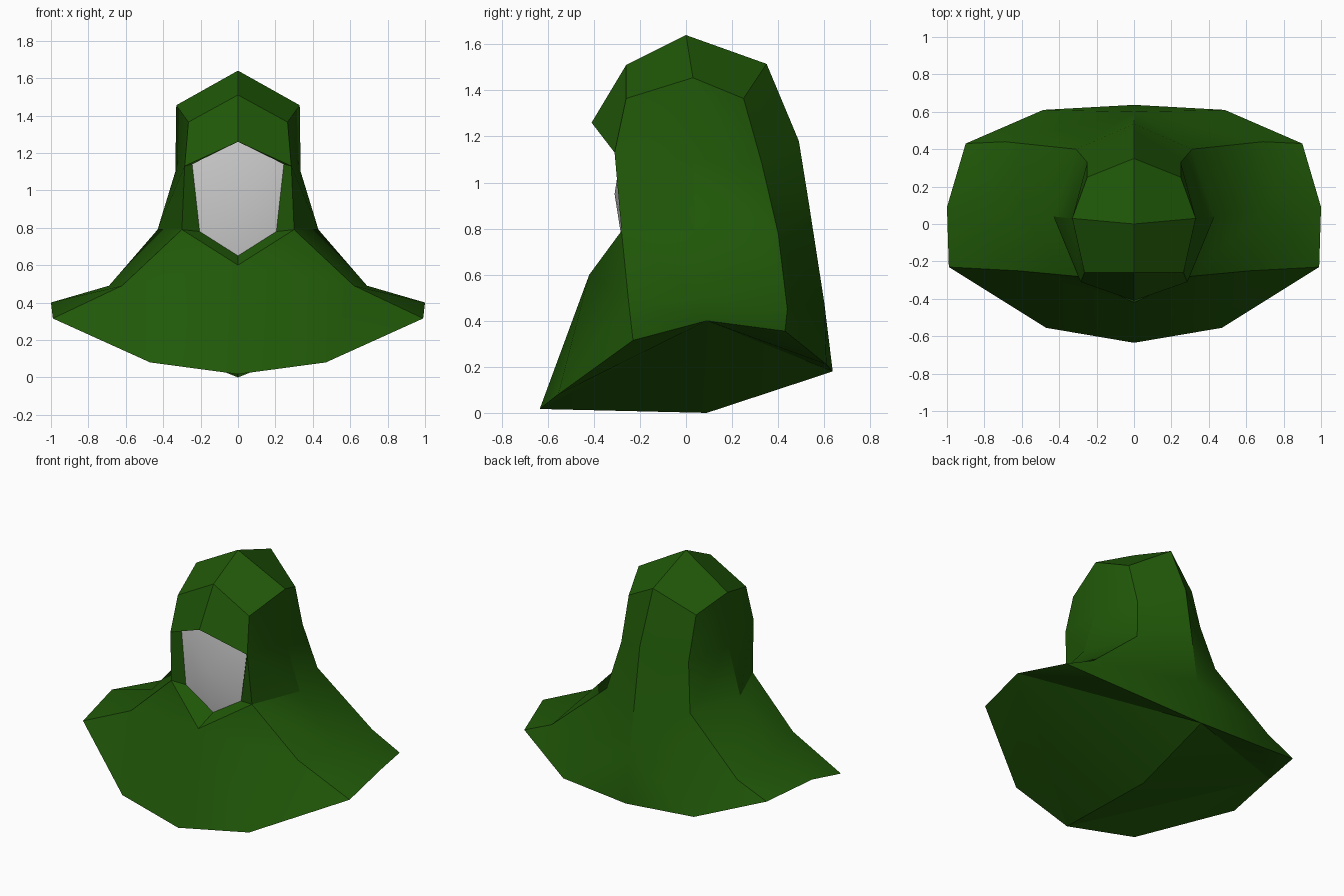
import bpy
import bmesh
import math
from mathutils import Vector

default = bpy.data.objects.get("Cube")
if default:
    bpy.data.objects.remove(default, do_unlink=True)


def make_material(name, colour):
    material = bpy.data.materials.new(name)
    material.diffuse_color = colour
    material.use_nodes = True
    for node in material.node_tree.nodes:
        if node.type == 'BSDF_PRINCIPLED':
            node.inputs["Base Color"].default_value = colour
    return material


def strips(rail_a, rail_b):
    """Quads between two rails of equal length."""
    return [(rail_a[i], rail_a[i + 1], rail_b[i + 1], rail_b[i])
            for i in range(len(rail_a) - 1)]


def fan(hub, ring):
    """Triangles from a hub point to each step of a ring."""
    return [(hub, ring[i], ring[i + 1]) for i in range(len(ring) - 1)]


def make_symmetric(name, half_faces, material, smooth_angle, face_front=False):
    """Build the left half and its reflection, welded on the centre line."""
    bm = bmesh.new()
    for side in (1, -1):
        for corners in half_faces:
            points = [Vector((x * side, y, z)) for x, y, z in corners]
            bm.faces.new([bm.verts.new(p) for p in points])
    bmesh.ops.remove_doubles(bm, verts=bm.verts[:], dist=0.001)
    bmesh.ops.recalc_face_normals(bm, faces=bm.faces[:])
    bm.normal_update()
    if face_front:
        backward = [f for f in bm.faces if f.normal.y > 0]
        bmesh.ops.reverse_faces(bm, faces=backward)
    mesh = bpy.data.meshes.new(name)
    bm.to_mesh(mesh)
    bm.free()
    obj = bpy.data.objects.new(name, mesh)
    bpy.context.collection.objects.link(obj)
    mesh.materials.append(material)
    bpy.ops.object.select_all(action='DESELECT')
    obj.select_set(True)
    bpy.context.view_layer.objects.active = obj
    bpy.ops.object.shade_smooth_by_angle(angle=math.radians(smooth_angle))
    return obj


green = make_material("dark green cloth", (0.0145, 0.098, 0.0025, 1))
pale = make_material("pale grey face", (0.6, 0.6, 0.6, 1))

# Rails running from the crown down to the hem, on the left half
front_rail = [(.265, -.26, 1.365), (.285, -.31, 1.13), (.3, -.28, .79),
              (.62, -.25, .49), (.99, -.23, .315)]
side_rail = [(.33, .03, 1.455), (.335, .03, 1.1), (.43, .04, .79),
             (.69, .07, .49), (1, .09, .4)]
back_rail = [(.25, .25, 1.365), (.25, .33, 1.08), (.31, .4, .78),
             (.69, .44, .45), (.9, .43, .355)]
spine = [(0, .35, 1.515), (0, .49, 1.18), (0, .535, .9),
         (0, .6, .48), (0, .637, .18)]

# Centre line and hem points
apex, forehead, brow = (0, 0, 1.64), (0, -.26, 1.51), (0, -.41, 1.26)
chin, hem_front = (0, -.42, .6), (0, -.635, .017)
hem_front_side, hem_back_side = (.47, -.555, .08), (.485, .61, .21)
underside = (0, .09, 0)

# Face opening, set back inside the hood
face_ring = [(0, -.26, 1.28), (.245, -.25, 1.14),
             (.205, -.26, .78), (0, -.263, .65)]
opening = [brow, front_rail[1], front_rail[2], chin]

# Hood: crown, walls, front cape, back cape and rim
crown = [(apex, forehead, front_rail[0], side_rail[0]),
         (apex, side_rail[0], back_rail[0], spine[0]),
         (forehead, brow, front_rail[1], front_rail[0])]
walls = strips(front_rail, side_rail) + strips(side_rail, back_rail)
walls += strips(back_rail[:4], spine[:4])
front_cape = fan(chin, [front_rail[2], front_rail[3],
                        hem_front_side, hem_front])
front_cape.append((hem_front_side, front_rail[3], front_rail[4]))
back_cape = fan(hem_back_side, [spine[4], spine[3],
                                back_rail[3], back_rail[4]])
rim = strips(opening, face_ring)

# Closed underside: a keel on the centre line, rising to the side points
keel = fan(side_rail[4], [front_rail[4], hem_front_side, hem_front, underside,
                          spine[4], hem_back_side, back_rail[4]])
make_symmetric("hood", crown + walls + front_cape + back_cape + rim + keel,
               green, 30)

# Face: shallow panel bulging in the middle
make_symmetric("face_panel", fan((0, -.31, .95), face_ring), pale, 45, True)
